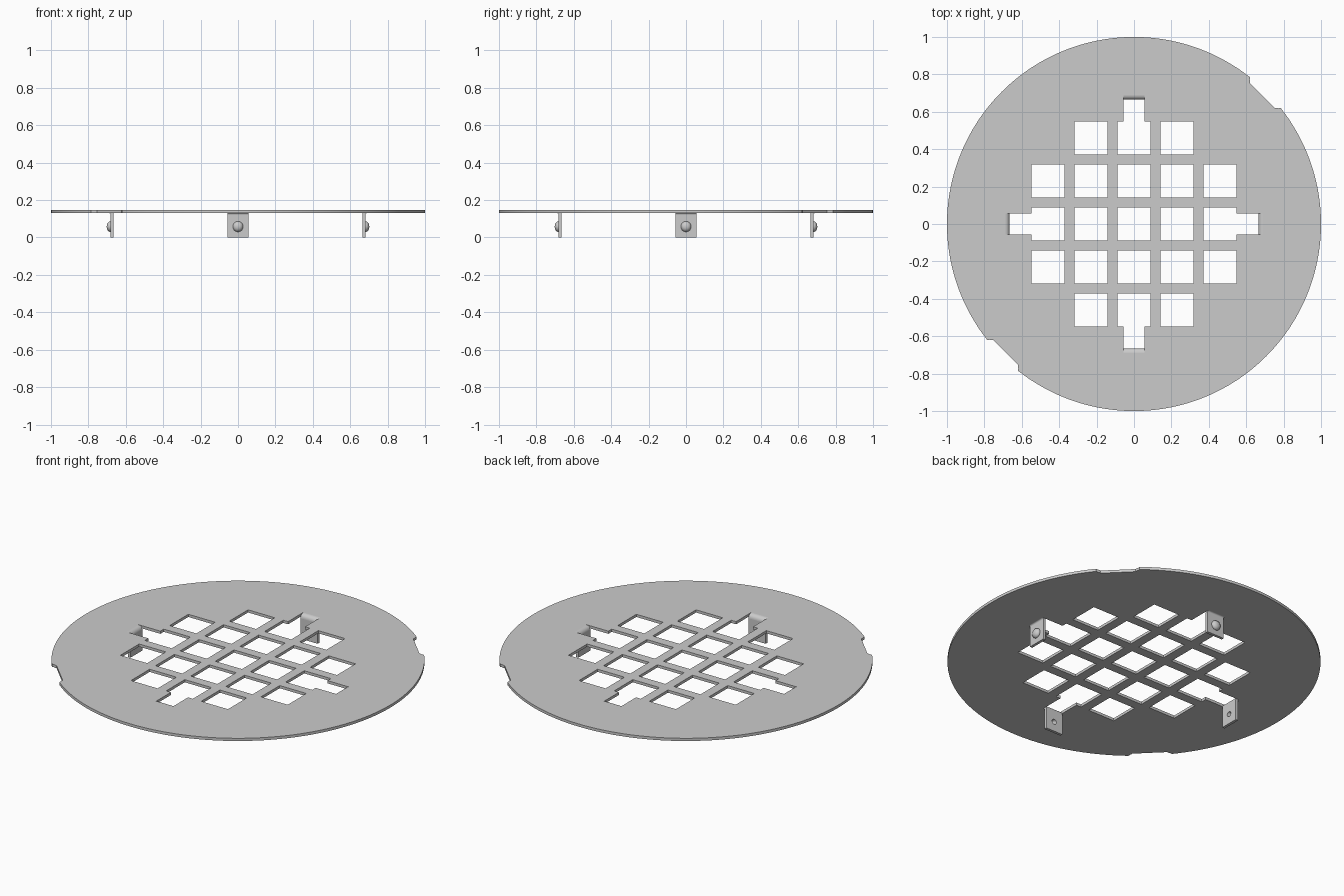
import bpy, bmesh
from math import sin, cos, pi, radians
from mathutils import Matrix, Vector

if "Cube" in bpy.data.objects:
    bpy.data.objects.remove(bpy.data.objects["Cube"])

Z0, Z1 = 0.13, 0.146            # underside and top of the plate
T = Z1 - Z0                     # sheet thickness
PITCH, HALF = 0.23, 0.0875      # grille spacing and half hole size
TAB = 0.056                     # half tab width
BEND_X = 0.69                   # where the tab bend starts


def arc(cx, cy, r, a0, a1, n):
    return [(cx + r * cos(a0 + (a1 - a0) * i / n), cy + r * sin(a0 + (a1 - a0) * i / n))
            for i in range(n + 1)]


def turn(pts, a):
    return [(x * cos(a) - y * sin(a), x * sin(a) + y * cos(a)) for x, y in pts]


def finish(ob, angle=30):
    bpy.ops.object.select_all(action='DESELECT')
    ob.select_set(True)
    bpy.context.view_layer.objects.active = ob
    if ob.type == 'CURVE':
        bpy.ops.object.convert(target='MESH')
        ob = bpy.context.view_layer.objects.active
    bpy.ops.object.shade_smooth_by_angle(angle=radians(angle))
    return ob


def sheet(name, loops, matrix):
    """Filled flat sheet: first loop is the outline, the rest are holes."""
    cu = bpy.data.curves.new(name, 'CURVE')
    cu.dimensions, cu.fill_mode, cu.extrude = '2D', 'BOTH', T / 2
    for pts in loops:
        sp = cu.splines.new('POLY')
        sp.points.add(len(pts) - 1)
        for p, (x, y) in zip(sp.points, pts):
            p.co = (x, y, 0, 1)
        sp.use_cyclic_u = True
    ob = bpy.data.objects.new(name, cu)
    bpy.context.collection.objects.link(ob)
    ob.matrix_world = matrix
    return finish(ob)


def mesh_object(name, bm, matrix):
    bmesh.ops.recalc_face_normals(bm, faces=bm.faces)
    me = bpy.data.meshes.new(name)
    bm.to_mesh(me)
    bm.free()
    ob = bpy.data.objects.new(name, me)
    bpy.context.collection.objects.link(ob)
    ob.matrix_world = matrix
    return finish(ob, 40)


# Round plate outline with two opposite rim notches
notch = [(0.983, -0.108), (0.978, -0.099), (0.9716, -0.094),
         (0.9716, 0.094), (0.978, 0.099), (0.983, 0.108)]
half = arc(0, 0, 1, pi / 4 + 0.117, pi * 1.25 - 0.117, 80) + turn(notch, pi * 1.25)
loops = [half + turn(half, pi)]

# Square grille holes, corners left out
for i in range(-2, 3):
    for j in range(-2, 3):
        if abs(i) + abs(j) == 4 or (abs(i) + abs(j) == 2 and i * j == 0):
            continue
        x, y = i * PITCH, j * PITCH
        loops.append([(x - HALF, y - HALF), (x + HALF, y - HALF),
                      (x + HALF, y + HALF), (x - HALF, y + HALF)])

# Stepped holes that the tabs were folded out of
a, b = 2 * PITCH - HALF, 2 * PITCH + HALF
stepped = [(a, -HALF), (b, -HALF), (b, -TAB), (BEND_X, -TAB),
           (BEND_X, TAB), (b, TAB), (b, HALF), (a, HALF)]
for k in range(4):
    loops.append(turn(stepped, k * pi / 2))

sheet("drain_plate", loops, Matrix.Translation((0, 0, (Z0 + Z1) / 2)))

# Four folded tabs, each with a flat leg, a bend and a pressed dimple
R_IN = 0.009
R_OUT = R_IN + T
zc = Z0 - R_IN
x_in, x_out = BEND_X - R_OUT, BEND_X - R_IN
ZD = 0.058
side = Matrix(((0, 0, 1, (x_in + x_out) / 2), (1, 0, 0, 0), (0, 1, 0, 0), (0, 0, 0, 1)))
cup = [(0.015, x_in), (0.015, x_out), (0.009, x_out + 0.009), (0, x_out + 0.012),
       ]
dome = [(0.028, x_out), (0.028, x_out + 0.004), (0.024, x_out + 0.012),
        (0.016, x_out + 0.018), (0.008, x_out + 0.0205), (0, x_out + 0.021)]

for k in range(4):
    rot = Matrix.Rotation(k * pi / 2, 4, 'Z')

    # Flat leg with the dimple opening
    sheet(f"tab_leg_{k + 1}", [[(-TAB, 0), (TAB, 0), (TAB, zc), (-TAB, zc)],
                               arc(0, ZD, 0.015, 0, 2 * pi, 24)[:-1]], rot @ side)

    # Bend joining leg and plate
    bm = bmesh.new()
    prof = (arc(BEND_X, zc, R_OUT, pi / 2, pi, 8) + arc(BEND_X, zc, R_IN, pi, pi / 2, 8))
    face = bm.faces.new([bm.verts.new((x, -TAB, z)) for x, z in prof])
    ext = bmesh.ops.extrude_face_region(bm, geom=[face])
    bmesh.ops.translate(bm, vec=(0, 2 * TAB, 0),
                        verts=[v for v in ext['geom'] if isinstance(v, bmesh.types.BMVert)])
    mesh_object(f"tab_bend_{k + 1}", bm, rot)

    # Pressed dimple: raised outside, hollow inside
    bm = bmesh.new()
    prof = cup[::-1] + dome
    vs = [bm.verts.new((x, 0, ZD + r)) for r, x in prof]
    es = [bm.edges.new(e) for e in zip(vs, vs[1:])]
    bmesh.ops.spin(bm, geom=vs + es, cent=(0, 0, ZD), axis=(1, 0, 0),
                   angle=2 * pi, steps=24, use_merge=True)
    bmesh.ops.remove_doubles(bm, verts=bm.verts, dist=1e-5)
    mesh_object(f"tab_dimple_{k + 1}", bm, rot)
